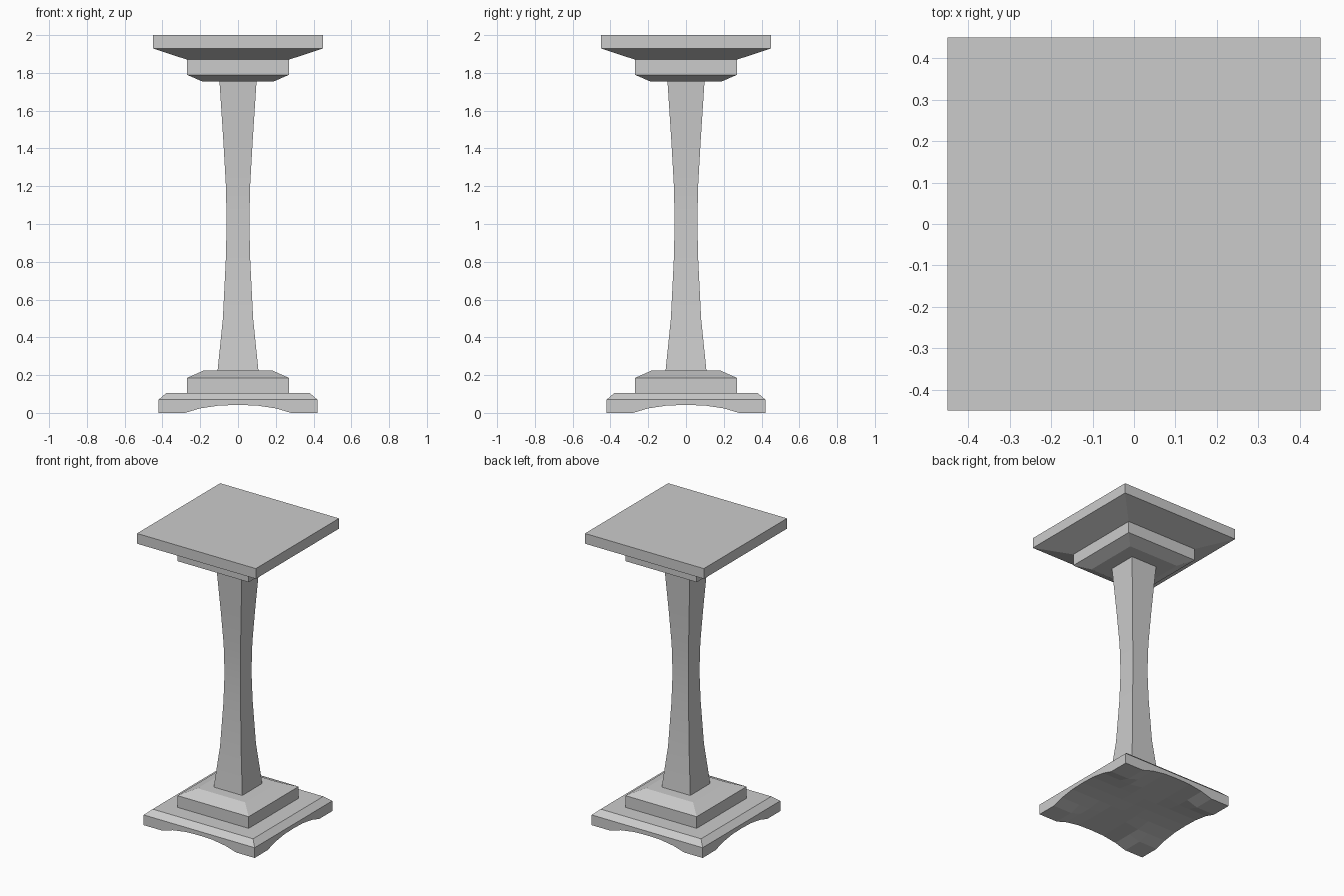
import bpy, bmesh, math

if "Cube" in bpy.data.objects:
    bpy.data.objects.remove(bpy.data.objects["Cube"])


def finish(bm, name, smooth=False):
    bmesh.ops.remove_doubles(bm, verts=bm.verts, dist=1e-5)
    bmesh.ops.recalc_face_normals(bm, faces=bm.faces)
    mesh = bpy.data.meshes.new(name)
    bm.to_mesh(mesh)
    bm.free()
    ob = bpy.data.objects.new(name, mesh)
    bpy.context.collection.objects.link(ob)
    if smooth:
        bpy.context.view_layer.objects.active = ob
        ob.select_set(True)
        bpy.ops.object.shade_smooth_by_angle(angle=math.radians(30))
        ob.select_set(False)
    return ob


def square_loft(bm, profile, cap_top=False):
    """Stack of square rings given as (half width, height)."""
    rings = [[bm.verts.new((sx * r, sy * r, z))
              for sx, sy in ((-1, -1), (1, -1), (1, 1), (-1, 1))]
             for r, z in profile]
    for a, b in zip(rings, rings[1:]):
        for i in range(4):
            j = (i + 1) % 4
            bm.faces.new((a[i], a[j], b[j], b[i]))
    if cap_top:
        bm.faces.new(rings[-1])
    return rings


# Stepped base with an arched underside that leaves four corner feet
bm = bmesh.new()
bottom = square_loft(bm, [(0.42, 0.07), (0.38, 0.105), (0.27, 0.105),
                          (0.27, 0.185), (0.18, 0.225), (0.108, 0.225)])[0]
half = [(0.42, 0), (0.28, 0), (0.2, 0.024), (0.1, 0.039)]
arch = [(-x, z) for x, z in half] + [(0, 0.042)] + half[::-1]
n = len(arch)
grid = [[bm.verts.new((x, y, max(zx, zy))) for x, zx in arch] for y, zy in arch]
for j in range(n - 1):
    for i in range(n - 1):
        bm.faces.new((grid[j][i], grid[j][i + 1],
                      grid[j + 1][i + 1], grid[j + 1][i]))
edges = [grid[0], [row[-1] for row in grid],
         grid[-1][::-1], [row[0] for row in grid][::-1]]
for k, edge in enumerate(edges):
    bm.faces.new(edge + [bottom[(k + 1) % 4], bottom[k]])
finish(bm, "base")

# Waisted square shaft
bm = bmesh.new()
square_loft(bm, [(0.108, 0.225), (0.08, 0.5), (0.065, 0.8), (0.06, 1.0),
                 (0.064, 1.2), (0.077, 1.43), (0.098, 1.755)])
finish(bm, "shaft", smooth=True)

# Stepped capital and table top
bm = bmesh.new()
square_loft(bm, [(0.098, 1.755), (0.19, 1.755), (0.27, 1.79), (0.27, 1.87),
                 (0.45, 1.93), (0.45, 2.0)], cap_top=True)
finish(bm, "top")
